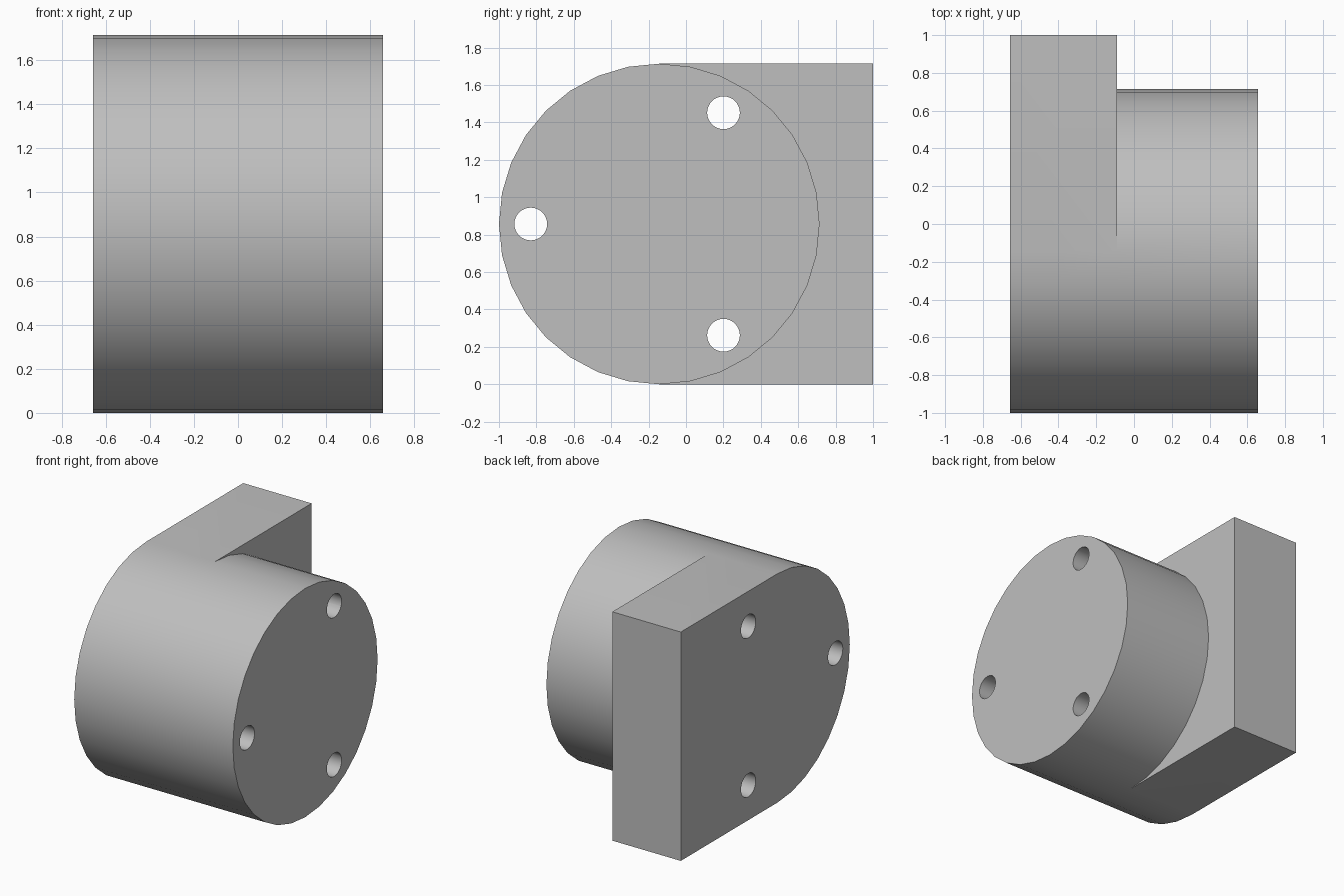
import bpy, bmesh, math

if "Cube" in bpy.data.objects:
    bpy.data.objects.remove(bpy.data.objects["Cube"], do_unlink=True)

R, CY, CZ = 0.857, -0.143, 0.857      # drum radius and axis
LEFT, STEP, RIGHT = -0.657, -0.09, 0.657
BACK = 1.0
SEGMENTS = 32

grey = bpy.data.materials.new("light_grey")
grey.use_nodes = True
colour = (0.52, 0.52, 0.52, 1)
grey.diffuse_color = colour
grey.node_tree.nodes["Principled BSDF"].inputs["Base Color"].default_value = colour


def arc(radius, cy, cz, start, end, steps):
    """Points in the (y, z) plane, angles in degrees."""
    angles = [math.radians(start + (end - start) * i / steps) for i in range(steps + 1)]
    return [(cy + radius * math.cos(a), cz + radius * math.sin(a)) for a in angles]


def prism(name, profile, x0, x1):
    """Extrude a (y, z) profile along x."""
    bm = bmesh.new()
    face = bm.faces.new([bm.verts.new((x0, y, z)) for y, z in profile])
    ext = bmesh.ops.extrude_face_region(bm, geom=[face])
    moved = [v for v in ext["geom"] if isinstance(v, bmesh.types.BMVert)]
    bmesh.ops.translate(bm, verts=moved, vec=(x1 - x0, 0, 0))
    bmesh.ops.recalc_face_normals(bm, faces=bm.faces)
    mesh = bpy.data.meshes.new(name)
    bm.to_mesh(mesh)
    bm.free()
    mesh.materials.append(grey)
    obj = bpy.data.objects.new(name, mesh)
    bpy.context.collection.objects.link(obj)
    return obj


def combine(target, other, operation):
    """Apply an exact boolean and discard the helper."""
    mod = target.modifiers.new(operation.lower(), 'BOOLEAN')
    mod.operation, mod.solver, mod.object = operation, 'EXACT', other
    bpy.context.view_layer.objects.active = target
    bpy.ops.object.modifier_apply(modifier=mod.name)
    bpy.data.objects.remove(other, do_unlink=True)


# Mounting block: round front, square back
block_profile = arc(R, CY, CZ, 90, 270, SEGMENTS // 2) + [(BACK, 0), (BACK, 2 * R)]
body = prism("drum_with_mounting_block", block_profile, LEFT, STEP)

# Full round drum fused into the block
drum = prism("drum", arc(R, CY, CZ, 0, 360, SEGMENTS)[:-1], -0.4, RIGHT)
combine(body, drum, 'UNION')

# Three through holes evenly spaced around the axis
for angle in (60, 180, 300):
    a = math.radians(angle)
    hole = arc(0.0875, CY + 0.687 * math.cos(a), CZ + 0.687 * math.sin(a), 0, 360, SEGMENTS)
    combine(body, prism("hole_cutter", hole[:-1], -1, 1), 'DIFFERENCE')

# Smooth curved walls, crisp rims
bpy.ops.object.select_all(action='DESELECT')
body.select_set(True)
bpy.context.view_layer.objects.active = body
bpy.ops.object.shade_smooth_by_angle(angle=math.radians(30))
